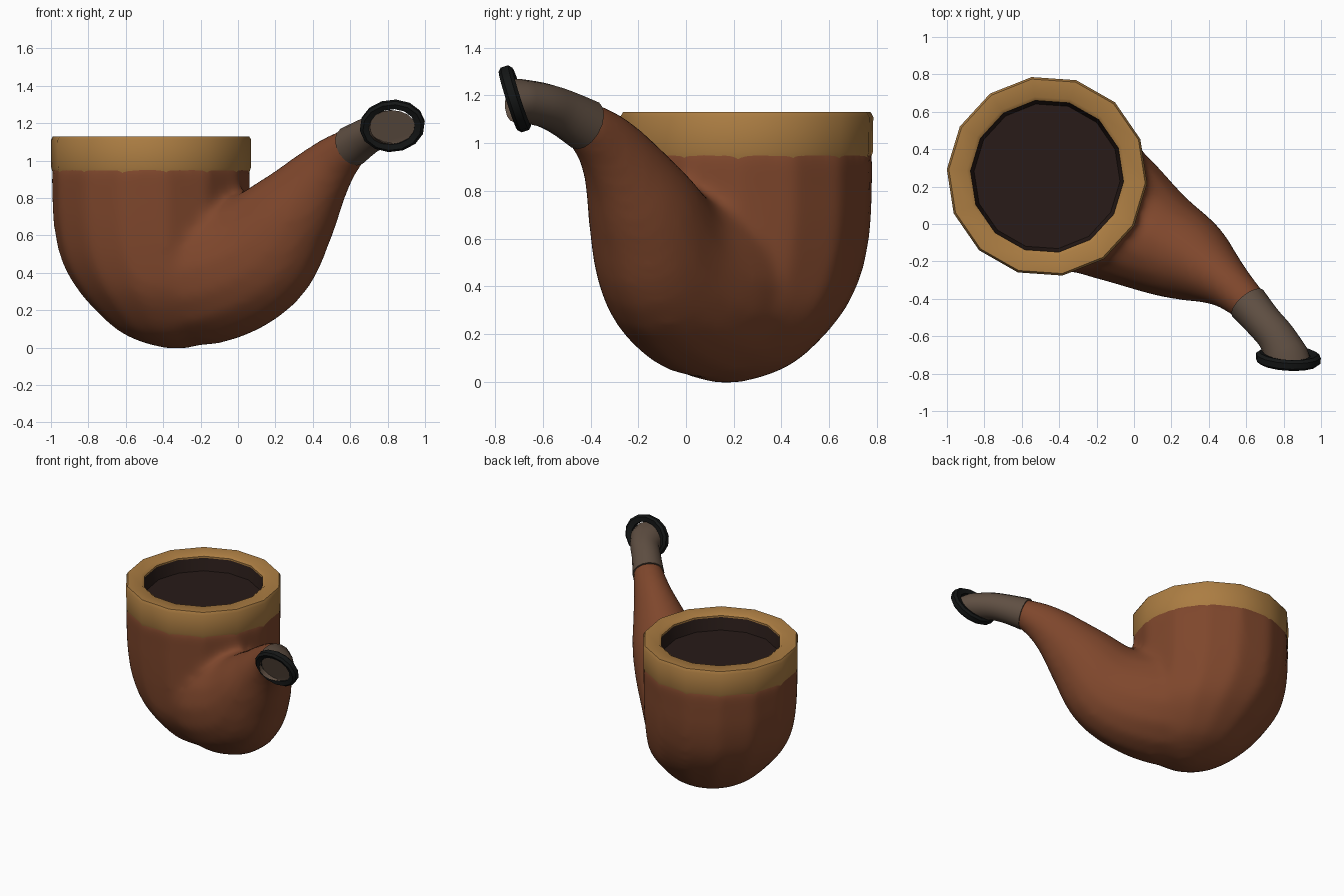
import bpy, bmesh, math
from mathutils import Vector

if "Cube" in bpy.data.objects:
    bpy.data.objects.remove(bpy.data.objects["Cube"])

SIDES = 14
PHASE = math.radians(-4)
BOWL = Vector((-0.465, 0.255, 0))


def material(name, rgb):
    m = bpy.data.materials.new(name)
    m.diffuse_color = (*rgb, 1)
    m.use_nodes = True
    m.node_tree.nodes["Principled BSDF"].inputs["Base Color"].default_value = m.diffuse_color
    return m


BRIAR = material("briar", (0.21, 0.062, 0.025))
BRASS = material("brass", (0.41, 0.205, 0.055))
HORN = material("horn", (0.115, 0.078, 0.055))
BLACK = material("black", (0.007, 0.008, 0.008))
CHAR = material("char", (0.021, 0.011, 0.009))


def loft(bm, rings, caps=True, closed=False):
    """Bridge successive rings of points into a skin."""
    vs = [[bm.verts.new(p) for p in r] for r in rings]
    pairs = list(zip(vs, vs[1:])) + ([(vs[-1], vs[0])] if closed else [])
    n = len(vs[0])
    for a, b in pairs:
        for i in range(n):
            j = (i + 1) % n
            bm.faces.new((a[i], a[j], b[j], b[i]))
    if caps and not closed:
        bm.faces.new(vs[0])
        bm.faces.new(vs[-1])


def finish(bm, name, mat, angle=40):
    bmesh.ops.recalc_face_normals(bm, faces=bm.faces)
    me = bpy.data.meshes.new(name)
    bm.to_mesh(me)
    bm.free()
    ob = bpy.data.objects.new(name, me)
    bpy.context.collection.objects.link(ob)
    me.materials.append(mat)
    bpy.ops.object.select_all(action='DESELECT')
    ob.select_set(True)
    bpy.context.view_layer.objects.active = ob
    bpy.ops.object.shade_smooth_by_angle(angle=math.radians(angle))
    return ob


def circle(r, z, c=BOWL):
    return [Vector((c.x + r * math.cos(PHASE + math.tau * i / SIDES),
                    c.y + r * math.sin(PHASE + math.tau * i / SIDES), z)) for i in range(SIDES)]


def refine(pts, steps=4):
    """Catmull-Rom smoothing of rows of numbers."""
    out = []
    for i in range(len(pts) - 1):
        p0, p1, p2, p3 = (pts[max(0, min(len(pts) - 1, i + k))] for k in (-1, 0, 1, 2))
        for s in range(steps):
            t = s / steps
            out.append([0.5 * (2 * b + (c - a) * t + (2 * a - 5 * b + 4 * c - d) * t * t
                               + (3 * b - a - 3 * c + d) * t ** 3)
                        for a, b, c, d in zip(p0, p1, p2, p3)])
    return out + [list(pts[-1])]


def tube_rings(rows, end=None, sides=16):
    """Elliptical sections along a path; rows are x, y, z, upright and sideways radius."""
    pos = [Vector(r[:3]) for r in rows]
    rings = []
    for i, r in enumerate(rows):
        t = (pos[min(i + 1, len(pos) - 1)] - pos[max(i - 1, 0)]).normalized()
        if end and i == len(rows) - 1:
            t = end
        side = t.cross(Vector((0, 0, 1))).normalized()
        up = side.cross(t)
        rings.append([pos[i] + up * r[3] * math.sin(math.tau * k / sides)
                      + side * r[4] * math.cos(math.tau * k / sides) for k in range(sides)])
    return rings


# Body: bowl and shank fused and softened
bowl_rows = [(-0.33, 0.17, -0.005, 0.05), (-0.34, 0.175, 0.03, 0.18), (-0.355, 0.185, 0.105, 0.31),
             (-0.39, 0.21, 0.28, 0.45), (-0.44, 0.24, 0.46, 0.507), (-0.46, 0.253, 0.65, 0.529),
             (-0.465, 0.255, 0.82, 0.534), (-0.465, 0.255, 0.968, 0.534), (-0.465, 0.255, 0.99, 0.50)]
bm = bmesh.new()
loft(bm, [circle(r, z, Vector((x, y, 0))) for x, y, z, r in refine(bowl_rows, 3)])
shank_rows = [(-0.42, 0.22, 0.43, 0.41, 0.40), (-0.15, 0.07, 0.41, 0.395, 0.375),
              (0.105, -0.085, 0.51, 0.35, 0.292), (0.29, -0.18, 0.715, 0.26, 0.238),
              (0.415, -0.26, 0.88, 0.19, 0.175), (0.515, -0.335, 0.995, 0.145, 0.13),
              (0.61, -0.425, 1.078, 0.106, 0.106), (0.65, -0.475, 1.105, 0.09, 0.09)]
loft(bm, tube_rings(refine(shank_rows)))
body = finish(bm, "pipe_body", BRIAR, 80)
rem = body.modifiers.new("fuse", 'REMESH')
rem.mode = 'VOXEL'
rem.voxel_size = 0.024
rem.use_smooth_shade = True
sm = body.modifiers.new("soften", 'SMOOTH')
sm.factor = 0.5
sm.iterations = 18

# Rim band
bm = bmesh.new()
loft(bm, [circle(r, z) for r, z in ((0.535, 0.963), (0.537, 1.11), (0.526, 1.13),
                                    (0.43, 1.13), (0.41, 1.115), (0.41, 0.93), (0.525, 0.93))],
     closed=True)
finish(bm, "rim_band", BRASS)

# Chamber wall and floor
bm = bmesh.new()
loft(bm, [circle(r, z) for r, z in ((0.413, 1.117), (0.39, 1.01), (0.413, 1.01))], closed=True)
finish(bm, "chamber_wall", CHAR)
bm = bmesh.new()
loft(bm, [circle(0.405, 1.0), circle(0.405, 1.015)])
finish(bm, "chamber_floor", CHAR)

# Stem
facing = Vector((-0.04, -0.95, -0.3)).normalized()
tip = Vector((0.825, -0.718, 1.186))
end = tip + facing * 0.014
stem_rows = [(0.607, -0.422, 1.076, 0.111, 0.109), (0.69, -0.52, 1.13, 0.098, 0.10),
             (0.765, -0.61, 1.163, 0.092, 0.102), (*end, 0.092, 0.124)]
bm = bmesh.new()
loft(bm, tube_rings(refine(stem_rows), facing))
finish(bm, "stem", HORN)

# Lip ring at the mouth end
u = Vector((0.98, -0.08, 0.12)).normalized()
v = facing.cross(u).normalized()
bm = bmesh.new()
loft(bm, [[tip + (u * 0.175 * math.cos(math.tau * i / SIDES)
                  + v * 0.142 * math.sin(math.tau * i / SIDES)) * s + facing * d
           for i in range(SIDES)]
          for s, d in ((0.67, -0.02), (0.9, -0.03), (1, -0.016),
                       (1, 0.016), (0.9, 0.03), (0.70, 0.02))], closed=True)
finish(bm, "mouth_ring", BLACK)
